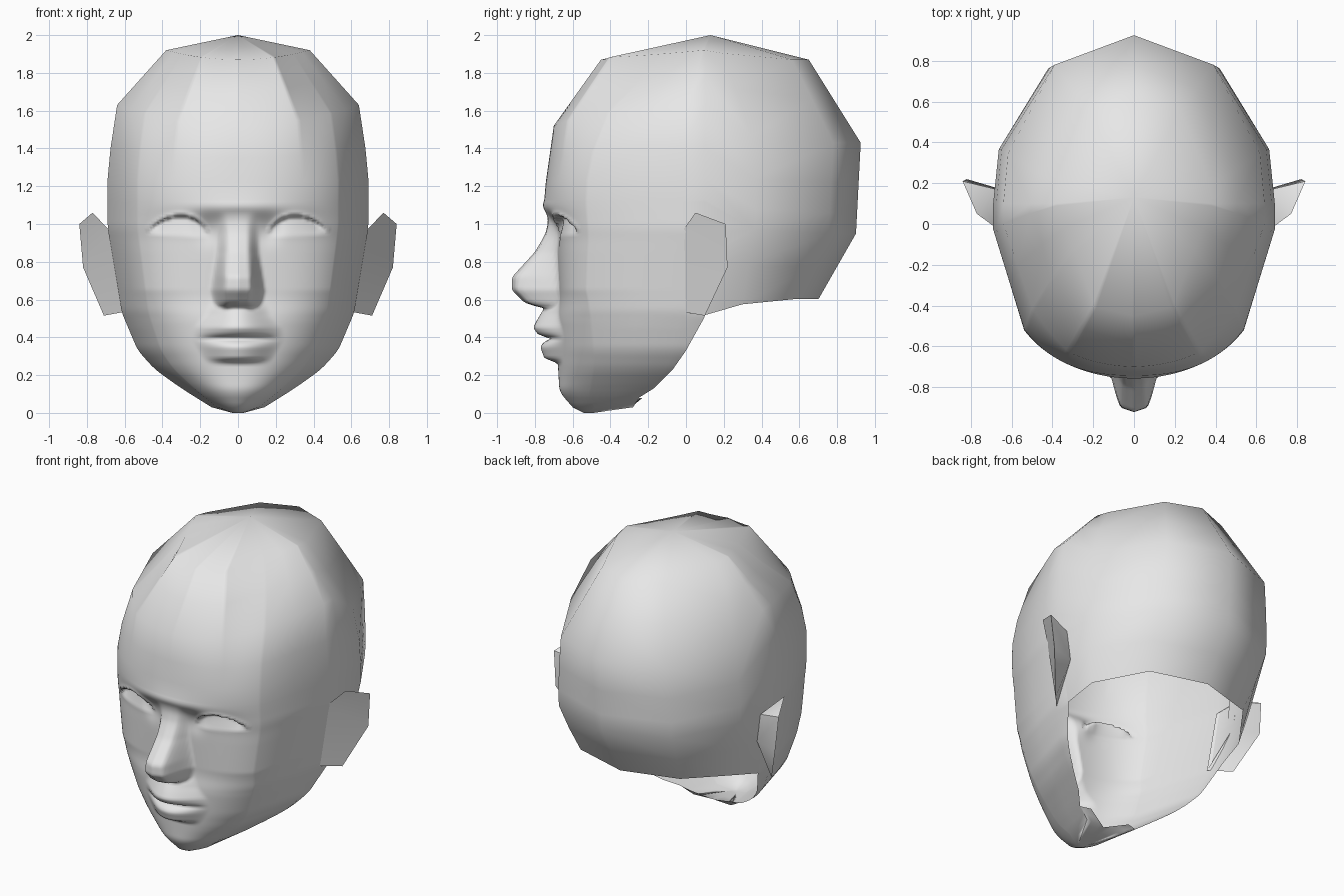
import bpy, bmesh, math

if "Cube" in bpy.data.objects:
    bpy.data.objects.remove(bpy.data.objects["Cube"])

grey = bpy.data.materials.new("plain grey")
grey.diffuse_color = (0.8, 0.8, 0.8, 1)
grey.use_nodes = True
grey.node_tree.nodes["Principled BSDF"].inputs["Base Color"].default_value = grey.diffuse_color


def lerp_curve(z, pts):
    """Piecewise linear curve through (z, value) points."""
    if z <= pts[0][0]:
        return pts[0][1]
    for (a, va), (b, vb) in zip(pts, pts[1:]):
        if z <= b:
            return va + (vb - va) * (z - a) / (b - a)
    return pts[-1][1]


def soft(z, pts, r):
    """The same curve with rounded corners."""
    return sum(lerp_curve(z + r * k / 4, pts) for k in range(-4, 5)) / 9


def clamp(v):
    return max(0.0, min(1.0, v))


# Outline curves by height
FRONT = [(0, -.54), (.03, -.60), (.11, -.67), (.29, -.68), (.5, -.685), (.6, -.67), (.93, -.685),
         (1.2, -.745), (1.52, -.70), (1.87, -.45), (2, .13)]
BACK = [(.6, .70), (.95, .90), (1.43, .925), (1.87, .65), (2, .13)]
WIDTH = [(0, .03), (.03, .14), (.08, .22), (.13, .30), (.23, .44), (.33, .53), (.53, .615),
         (.98, .69), (1.3, .69), (1.63, .64), (1.92, .38), (2, 0)]
WIDEST = [(0, -.49), (.03, -.28), (.08, -.25), (.13, -.17), (.23, -.07), (.33, 0), (.51, .10)]
POWER = [(0, 2), (.3, 2.3), (.5, 2.65), (.65, 3.0), (.85, 2.85), (1.2, 2.5), (1.52, 2.3)]
# Nose, mouth: how far they stand out, and half widths
NOSE = [(.535, 0), (.555, .08), (.58, .18), (.65, .25), (.72, .245), (.85, .12), (.95, .055), (1.06, 0)]
NOSE_W = [(.55, .13), (.65, .15), (.85, .12), (1.0, .11)]
MOUTH = [(.262, 0), (.29, .07), (.35, .09), (.375, .07), (.393, .035), (.415, .10), (.45, .125),
         (.55, .075), (.62, 0)]
MOUTH_W = [(.27, .18), (.39, .25), (.45, .24), (.52, .18), (.6, .15)]


def face_relief(x, z):
    """Offset in y of nose, lips, brow and eyes."""
    q = x / lerp_curve(z, NOSE_W)
    k = clamp((1 - q) / .6)
    nose = soft(z, NOSE, .012) * k * k * (3 - 2 * k) * (1 - .2 * clamp(q))
    mouth = lerp_curve(z, MOUTH) * clamp(1 - (x / lerp_curve(z, MOUTH_W)) ** 2) ** 1.9
    dy = -max(nose, mouth)
    # brow ridge, and a shallow hollow beside the bridge
    dy -= .035 * math.exp(-((z - 1.09) / .055) ** 2 - (x / .3) ** 2)
    dy += .02 * math.exp(-((x - .16) / .06) ** 2 - ((z - .97) / .07) ** 2)
    # eye opening under a sharp upper lid
    u = (x - .16) / .32
    if 0 < u < 1:
        low = .93 + .015 * u
        top = low + .105 * math.sin(math.pi * u ** .8) ** .6
        t = (z - low) / (top - low)
        if 0 < t:
            lid = clamp((top - z) / .012 + .5)
            dy += .045 * min(t, 1) * lid * min(1, 5 * u, 5 * (1 - u))
            dy -= .012 * (1 - lid) * math.exp(-((z - top) / .02) ** 2)
    return dy


# Rows as heights at the front, the side and the back
rows = [(z, z, .6) for z in (0, .015, .03, .055, .08)]
FLOOR_ROWS, FLOOR_COLS = 5, 4
n = 84
for i in range(1, n + 1):
    z = .08 + 1.05 * i / n
    rows.append((z, z, .6 + .35 * clamp((z - .51) / .62)))
FACE_TOP = len(rows) - 1
rows += [(1.22, 1.24, 1.06), (1.35, 1.40, 1.22), (1.52, 1.63, 1.43), (1.70, 1.78, 1.66),
         (1.87, 1.92, 1.87)]
NECK = next(i for i, r in enumerate(rows) if r[1] > .508)
BACK_ROWS = [NECK, (NECK + FACE_TOP) // 2] + list(range(FACE_TOP, len(rows)))

# Front columns: fine across the face, two flat panels at the temple
EDGE = .78
cols = [EDGE * i / 42 for i in range(43)] + [.89, 1]
# Back outline from the side to the middle: share of width, share of depth
BACK_SHAPE = [(.96, .33), (.61, .82), (0, 1)]
BACK_TOP = [(.98, .18), (.60, .84), (0, 1)]


def front_shape(s, z):
    """Share of depth at a share s of the width."""
    p = lerp_curve(z, POWER)
    t = (1 - min(s, EDGE) ** p) ** (1 / p)
    if s > EDGE:
        t += (.15 * clamp((z - .05) / .4) - t) * (s - EDGE) / (1 - EDGE)
    k = clamp((z - 1.55) / .37)
    return t + (lerp_curve(s, [(0, 1), (.5, .92), (1, .02)]) - t) * k


# Half head, open at the neck
bm = bmesh.new()
front, back, floor = [], [], []
for i, (zf, zs, zb) in enumerate(rows):
    fine = .08 < zs < 1.14
    f = soft(zf, FRONT, .03) if fine else lerp_curve(zf, FRONT)
    w = soft(zs, WIDTH, .03) if fine else lerp_curve(zs, WIDTH)
    c = lerp_curve(zs, WIDEST)
    line = []
    for s in cols:
        x = w * s
        z = zf + (zs - zf) * s * s
        y = c + (f - c) * front_shape(s, zs)
        if zf < 1.25:
            y += face_relief(x, z)
        line.append(bm.verts.new((x, y, z)))
    line.append(bm.verts.new((w, c, zs)))
    front.append(line)
    if i in BACK_ROWS:
        b = lerp_curve(zb, BACK)
        line = [line[-1]]
        k = clamp((zs - 1.55) / .37)
        for (s0, t0), (s1, t1) in zip(BACK_SHAPE, BACK_TOP):
            s, t = s0 + (s1 - s0) * k, t0 + (t1 - t0) * k
            y = c + (b - c) * t
            line.append(bm.verts.new((w * s, y, zs + (zb - zs) * clamp((y - c) / .3))))
        back.append(line)
    if i < FLOOR_ROWS:
        # underside of the chin, ending at the slanted neck opening
        e = max(0, zs - .03) / .1
        xe, ye = .3 * e, (-.29 + .12 * e if zs >= .03 else c - .01)
        floor.append([line[-1]] + [
            bm.verts.new((w + (xe - w) * k / FLOOR_COLS, c + (ye - c) * k / FLOOR_COLS, zs))
            for k in range(1, FLOOR_COLS + 1)])


def skin(grid, start=0):
    for r0, r1 in zip(grid, grid[1:]):
        for j in range(start, len(r0) - 1):
            bm.faces.new((r0[j], r0[j + 1], r1[j + 1], r1[j]))


skin(front)
skin(floor)
bm.faces.new(front[0] + floor[0][1:])          # chin tip
# wide back panels join the fine side edge of the face
skin(back, 1)
for k, (i0, i1) in enumerate(zip(BACK_ROWS, BACK_ROWS[1:])):
    bm.faces.new([front[i][-1] for i in range(i1, i0 - 1, -1)] + [back[k][1], back[k + 1][1]])
crown = bm.verts.new((0, .13, 2))
top = front[-1] + back[-1][1:]
for a, b in zip(top, top[1:]):
    bm.faces.new((a, b, crown))


def finish(bm, name, angle=None):
    """Make a mirrored, smooth object."""
    bmesh.ops.recalc_face_normals(bm, faces=bm.faces[:])
    me = bpy.data.meshes.new(name)
    bm.to_mesh(me)
    bm.free()
    me.materials.append(grey)
    ob = bpy.data.objects.new(name, me)
    bpy.context.collection.objects.link(ob)
    bpy.ops.object.select_all(action='DESELECT')
    ob.select_set(True)
    bpy.context.view_layer.objects.active = ob
    if angle:
        bpy.ops.object.shade_smooth_by_angle(angle=math.radians(angle))
    else:
        bpy.ops.object.shade_smooth()
    m = ob.modifiers.new("mirror", 'MIRROR')
    m.use_clip = True
    m.merge_threshold = .0005
    return ob


finish(bm, "head")

# Ears: a flat plate with a thin back reaching to the head
bm = bmesh.new()
A, B, C, D, E, F, G, H = [bm.verts.new(v) for v in (
    (.675, -.02, .96), (.77, .05, 1.06), (.84, .21, 1.0), (.82, .22, .77),
    (.71, .10, .515), (.60, -.02, .535), (.675, .17, .96), (.65, .17, .77))]
for face in ((A, F, E, D), (A, D, C, B), (A, B, G), (B, C, G), (C, D, H, G), (D, E, H), (E, F, H)):
    bm.faces.new(face)
finish(bm, "ears", 40)
